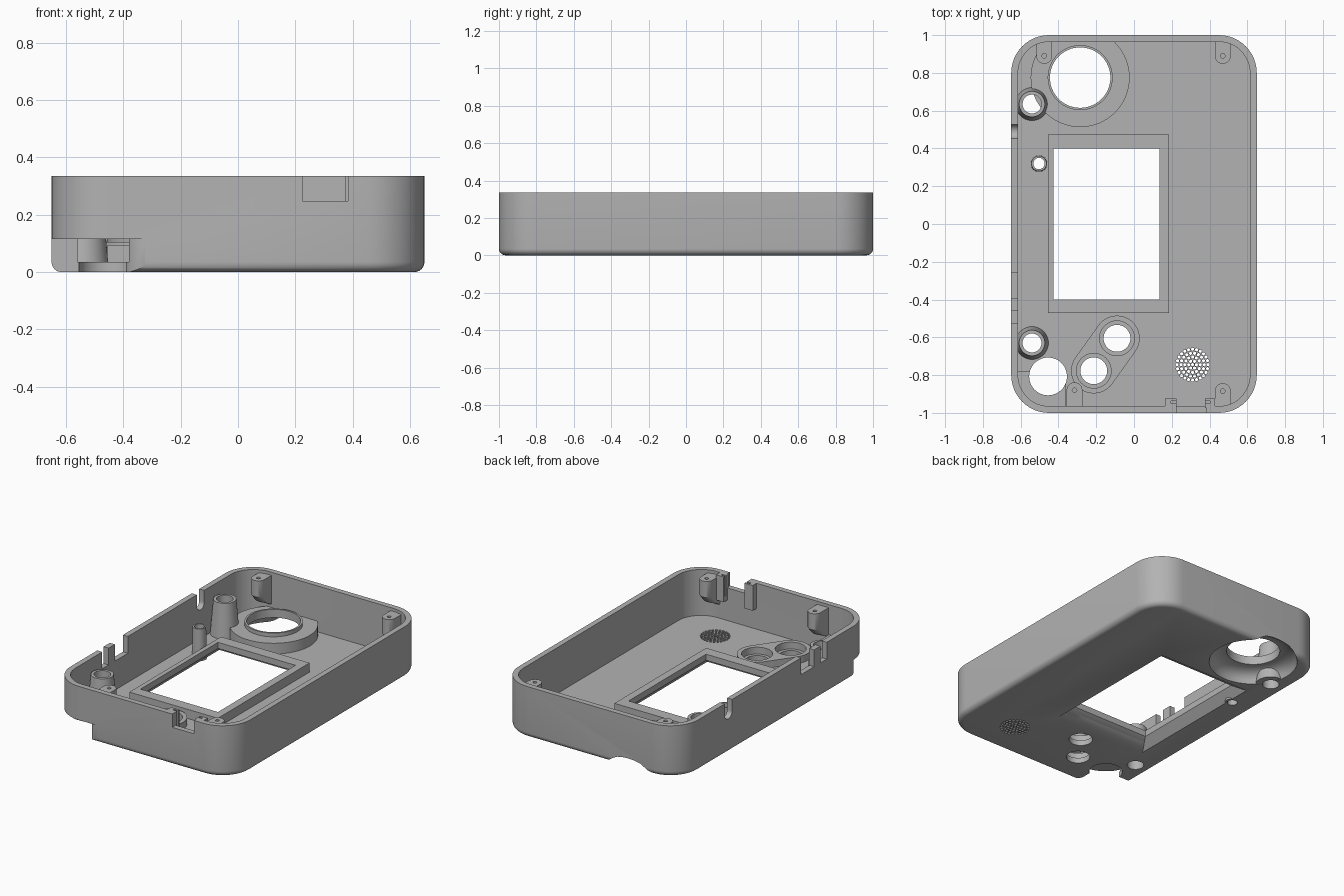
import bpy, bmesh
from math import cos, sin, pi, atan2

if "Cube" in bpy.data.objects:
    bpy.data.objects.remove(bpy.data.objects["Cube"])

grey = bpy.data.materials.new("plastic_grey")
grey.use_nodes = True
grey.diffuse_color = (0.45, 0.45, 0.45, 1)
grey.node_tree.nodes["Principled BSDF"].inputs["Base Color"].default_value = (0.45, 0.45, 0.45, 1)
parts = []


def solid(name, *lofts):
    """Each loft is a list of closed rings, bridged and capped."""
    bm = bmesh.new()
    for rings in lofts:
        loops = [[bm.verts.new(p) for p in r] for r in rings]
        n = len(loops[0])
        for a, b in zip(loops, loops[1:]):
            for i in range(n):
                j = (i + 1) % n
                bm.faces.new((a[i], a[j], b[j], b[i]))
        bm.faces.new(loops[0][::-1])
        bm.faces.new(loops[-1])
    bmesh.ops.recalc_face_normals(bm, faces=bm.faces)
    me = bpy.data.meshes.new(name)
    bm.to_mesh(me)
    bm.free()
    me.materials.append(grey)
    ob = bpy.data.objects.new(name, me)
    bpy.context.collection.objects.link(ob)
    return ob


def part(name, *lofts):
    ob = solid(name, *lofts)
    parts.append(ob)
    return ob


def cut(targets, *lofts):
    cutter = solid("cutter", *lofts)
    cutter.hide_render = True
    for ob in targets:
        mod = ob.modifiers.new("cut", "BOOLEAN")
        mod.operation, mod.solver, mod.object = "DIFFERENCE", "EXACT", cutter
        bpy.context.view_layer.objects.active = ob
        bpy.ops.object.modifier_apply(modifier="cut")
    bpy.data.objects.remove(cutter)


def arc(x, y, r, a0, a1, n):
    return [(x + r * cos(a0 + (a1 - a0) * i / n), y + r * sin(a0 + (a1 - a0) * i / n))
            for i in range(n + 1)]


def prism(pts, z0, z1):
    return [[(x, y, z) for x, y in pts] for z in (z0, z1)]


def box(x0, x1, y0, y1, z0, z1):
    return prism([(x0, y0), (x1, y0), (x1, y1), (x0, y1)], z0, z1)


def turned(x, y, profile, n=48):
    return [[(px, py, z) for px, py in arc(x, y, r, 0, 2 * pi, n)[:-1]] for r, z in profile]


def cyl(x, y, r, z0, z1, n=48):
    return turned(x, y, [(r, z0), (r, z1)], n)


def rounded(inset, z):
    pts = []
    for k, (sx, sy) in enumerate([(1, 1), (-1, 1), (-1, -1), (1, -1)]):
        pts += arc(sx * 0.45, sy * 0.8, 0.2 - inset, k * pi / 2, (k + 1) * pi / 2, 12)
    return [(x, y, z) for x, y in pts]


TOP, FLOOR = 0.335, 0.035

# Tray: rounded outer block, hollowed from above
edge = 0.035
outer = [rounded(edge * (1 - sin(t)), edge * (1 - cos(t))) for t in [i * pi / 12 for i in range(7)]]
shell = part("tray_shell", outer + [rounded(0, TOP)])
cut([shell], [rounded(0.036, FLOOR), rounded(0.036, 0.5)])

# Screen frame and its tapered window
frame = part("screen_frame", box(-0.455, 0.185, -0.472, 0.475, 0.02, 0.095))
window = []
for grow, z in [(0.06, -0.02), (0.05, 0), (0, 0.055), (0, 0.2)]:
    window.append(box(-0.425 - grow, 0.135 + grow, -0.4 - grow * 1.7, 0.4 + grow * 1.7, z, z)[0])
cut([shell, frame], window)

# Large round mount with a dished underside
LX, LY = -0.285, 0.775
mount = part("round_mount", cyl(LX, LY, 0.262, 0.02, 0.105, 64))
lip = part("round_mount_lip", cyl(LX, LY, 0.172, 0.09, 0.13, 64))
cut([mount], box(-1, 1, 0.975, 1.3, -1, 1))
cut([shell, mount], turned(LX, LY, [(0.27, -0.02), (0.265, 0), (0.255, 0.03), (0.24, 0.05),
                                    (0.215, 0.067), (0.18, 0.075), (0.15, 0.076)], 64))
cut([shell, mount, lip], cyl(LX, LY, 0.16, -0.1, 0.3, 64))

# Open corner with a ceiling plate and a round hole
cut([shell], prism([(-0.9, -0.8), (-0.39, -0.8), (-0.39, -0.95), (-0.37, -0.98), (-0.3, -1.01),
                    (-0.3, -1.2), (-0.9, -1.2)], -0.1, 0.115))
ceiling = part("corner_ceiling", prism(arc(-0.45, -0.8, 0.18, pi, 1.5 * pi, 12)
                                       + [(-0.36, -0.98), (-0.36, -0.78), (-0.63, -0.78)], 0.115, 0.14))
part("corner_web", box(-0.63, -0.56, -0.8, -0.78, 0.01, 0.13))
cut([shell, ceiling], cyl(-0.455, -0.807, 0.1, -0.1, 0.25))

# Hollow posts standing on the floor
for name, x, y, r0, r1, bore, h in [("back_post", -0.54, 0.635, 0.09, 0.068, 0.05, 0.26),
                                    ("front_post", -0.54, -0.63, 0.09, 0.068, 0.05, 0.25),
                                    ("small_post", -0.503, 0.32, 0.044, 0.04, 0.03, 0.21)]:
    post = part(name, turned(x, y, [(r0, 0.002), (r1, h)]))
    cut([shell, post], cyl(x, y, bore, -0.1, 0.4))

# Twin button pocket with raised rim
A, B = (-0.09, -0.605), (-0.213, -0.777)
th = atan2(A[1] - B[1], A[0] - B[0])
pocket = part("button_pocket", prism(arc(*A, 0.12, th - pi / 2, th + pi / 2, 20)
                                     + arc(*B, 0.12, th + pi / 2, th + 1.5 * pi, 20), 0.02, 0.08))
for c in (A, B):
    cut([pocket], cyl(*c, 0.092, 0.035, 0.2))
    cut([shell, pocket], cyl(*c, 0.071, -0.1, 0.2))

# Speaker grille: concentric rings of small holes
holes = [cyl(0.31, -0.745, 0.0085, -0.1, 0.1, 8)]
for ring in range(1, 5):
    for x, y in arc(0.31, -0.745, ring * 0.0205, 0, 2 * pi, ring * 6)[:-1]:
        holes.append(cyl(x, y, 0.0085, -0.1, 0.1, 8))
cut([shell], *holes)

# Side wall openings: U notch, two gaps and the front port
cut([shell], [[(x, 0.49 + dy, 0.26 + dz) for dy, dz in arc(0, 0, 0.038, pi, 2 * pi, 16)
               + [(0.038, 0.2), (-0.038, 0.2)]] for x in (-0.8, -0.6)])
for y0, y1 in [(-0.395, -0.26), (-0.525, -0.46)]:
    cut([shell], box(-0.8, -0.6, y0, y1, 0.225, 0.5))
cut([shell], box(0.225, 0.383, -1.1, -0.9, 0.248, 0.5))

# Clips flanking the front port
for name, x0, x1 in [("port_clip_right", 0.165, 0.225), ("port_clip_left", 0.375, 0.43)]:
    clip = part(name, box(x0, x1, -0.975, -0.925, 0.17, TOP))
    mid = (x0 + x1) / 2
    side = (mid, 0.3) if x0 < 0.3 else (0.3, mid)
    cut([clip], box(*side, -0.95, -0.938, 0.2, 0.5))

# Lid screw tabs hanging on the walls, tapered below
for name, x, y in [("tab_back_right", -0.475, 0.89), ("tab_back_left", 0.47, 0.89),
                   ("tab_front_right", -0.315, -0.88), ("tab_front_left", 0.47, -0.885)]:
    s = 1 if y > 0 else -1
    wall = s * 0.975
    outline = [(px, y - s * (py - y)) for px, py in arc(x, y, 0.042, 0, pi, 12)]
    outline += [(x - 0.042, wall), (x + 0.042, wall)]
    rings = [[(px, wall + (py - wall) * k, z) for px, py in outline]
             for k, z in [(0.2, 0.13), (0.65, 0.16), (1, 0.21), (1, 0.315)]]
    tab = part(name, rings)
    cut([tab], cyl(x, y, 0.012, 0.24, 0.5, 16))

# Smooth shading with sharp edges kept
for ob in parts:
    bpy.ops.object.select_all(action="DESELECT")
    ob.select_set(True)
    bpy.context.view_layer.objects.active = ob
    bpy.ops.object.shade_smooth_by_angle(angle=0.6)
